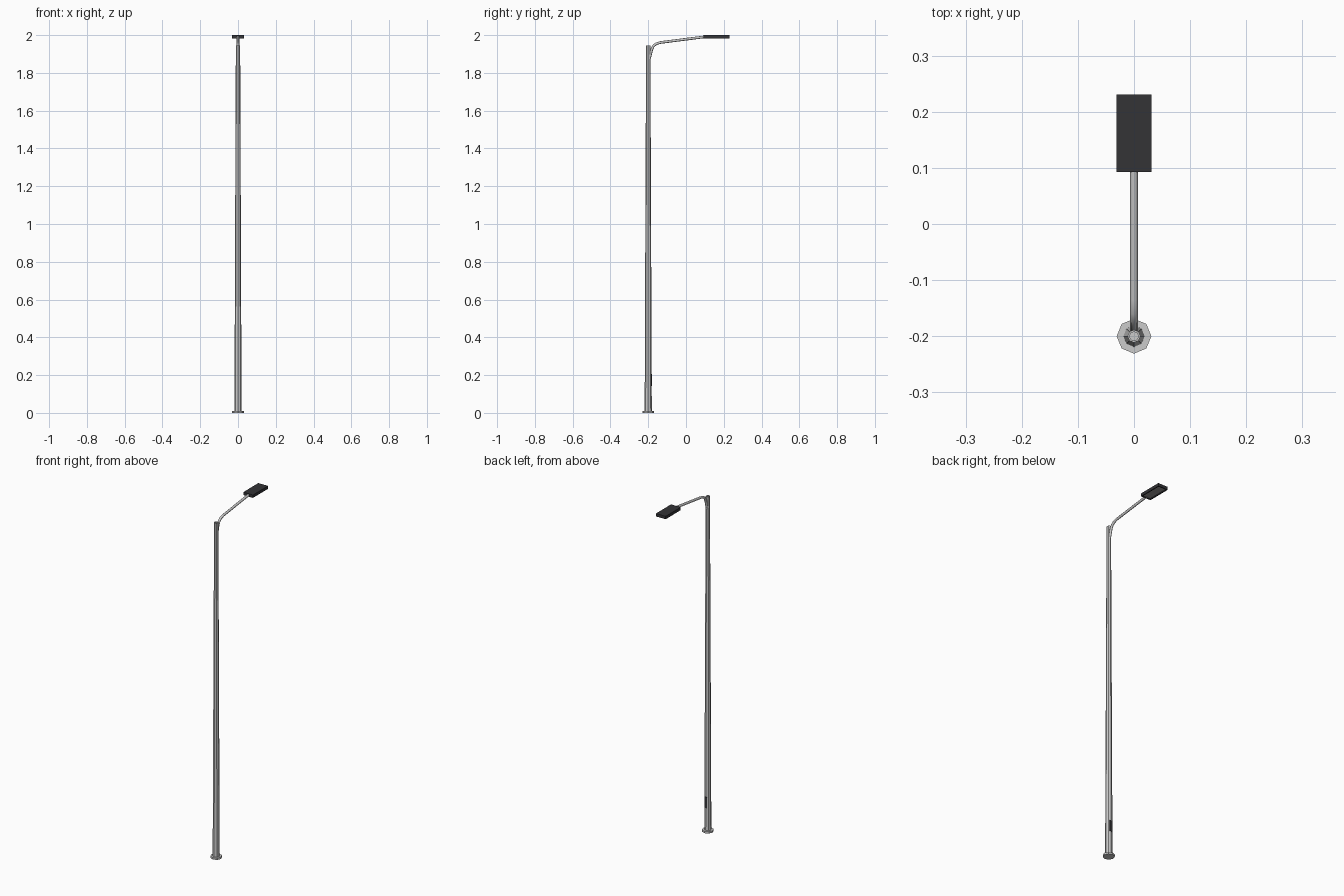
import bpy, bmesh, math
from mathutils import Vector

if "Cube" in bpy.data.objects:
    bpy.data.objects.remove(bpy.data.objects["Cube"])

POLE_Y = -0.2
SIDES = 8


def material(name, rgb):
    m = bpy.data.materials.new(name)
    m.diffuse_color = (*rgb, 1)
    m.use_nodes = True
    m.node_tree.nodes["Principled BSDF"].inputs["Base Color"].default_value = m.diffuse_color
    return m


def add_object(name, bm, mats=()):
    bmesh.ops.recalc_face_normals(bm, faces=bm.faces)
    me = bpy.data.meshes.new(name)
    bm.to_mesh(me)
    bm.free()
    for m in mats:
        me.materials.append(m)
    ob = bpy.data.objects.new(name, me)
    bpy.context.collection.objects.link(ob)
    return ob


def skin(bm, rings):
    """Join rings of points into a closed tube with end caps."""
    loops = [[bm.verts.new(p) for p in r] for r in rings]
    n = len(loops[0])
    for a, b in zip(loops, loops[1:]):
        for i in range(n):
            j = (i + 1) % n
            bm.faces.new((a[i], a[j], b[j], b[i]))
    bm.faces.new(loops[0])
    bm.faces.new(loops[-1])


def lathe(name, profile):
    """Turn (radius, z) points around the pole axis."""
    angles = [math.tau * i / SIDES for i in range(SIDES)]
    bm = bmesh.new()
    skin(bm, [[(r * math.cos(a), POLE_Y + r * math.sin(a), z) for a in angles]
              for r, z in profile])
    return add_object(name, bm)


def box(name, x, y, z, mats):
    bm = bmesh.new()
    bmesh.ops.create_cube(bm, size=1)
    for v in bm.verts:
        v.co = [lo + (c + 0.5) * (hi - lo) for c, (lo, hi) in zip(v.co, (x, y, z))]
    ob = add_object(name, bm, mats)
    return ob


dark = material("dark_housing", (0.033, 0.033, 0.037))
lens = material("lens", (0.3, 0.29, 0.29))

# Base plate and tapered pole with a recessed top
lathe("base_plate", [(0.031, 0), (0.031, 0.011)])
lathe("pole", [(0.019, 0.005), (0.0115, 1.945), (0.008, 1.945), (0.008, 1.935)])

# Service door low on the back of the pole
box("service_door", (-0.007, 0.007), (POLE_Y + 0.012, POLE_Y + 0.0195),
    (0.142, 0.206), [dark])

# Curved arm swept in the YZ plane
path = [(-0.197, 1.868), (-0.189, 1.892), (-0.182, 1.922), (-0.173, 1.942),
        (-0.158, 1.954), (-0.135, 1.961), (0.1, 1.991)]
path = [Vector((0, y, z)) for y, z in path]
rings = []
for i, p in enumerate(path):
    t = (path[min(i + 1, len(path) - 1)] - path[max(i - 1, 0)]).normalized()
    side = Vector((1, 0, 0))
    up = side.cross(t)
    rings.append([p + 0.007 * (math.cos(a) * side + math.sin(a) * up)
                  for a in (math.tau * k / SIDES for k in range(SIDES))])
bm = bmesh.new()
skin(bm, rings)
arm = add_object("arm", bm)
for poly in arm.data.polygons:
    poly.use_smooth = len(poly.vertices) == 4

# Lamp head with a recessed lens panel underneath
head = box("lamp_head", (-0.031, 0.031), (0.093, 0.231), (1.983, 2.0), [dark, lens])
bm = bmesh.new()
bm.from_mesh(head.data)
bm.normal_update()
under = min(bm.faces, key=lambda f: f.calc_center_median().z)
bmesh.ops.inset_region(bm, faces=[under], thickness=0.008)
bmesh.ops.inset_region(bm, faces=[under], thickness=0.001, depth=-0.004)
under.material_index = 1
bm.to_mesh(head.data)
bm.free()
